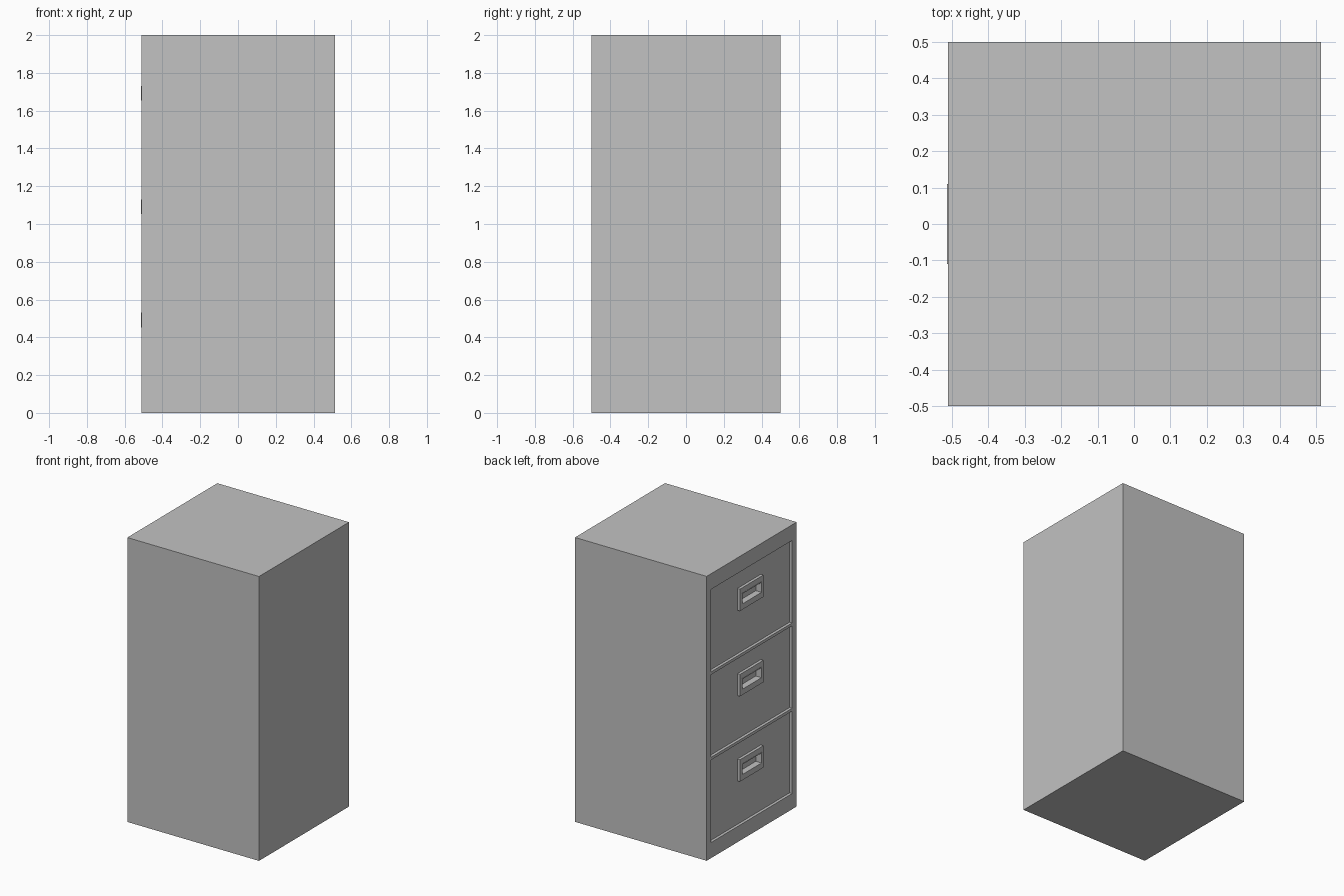
import bpy
from mathutils import Vector

old = bpy.data.objects.get("Cube")
if old:
    bpy.data.objects.remove(old, do_unlink=True)

# Single painted-metal colour
GREY = (0.54, 0.54, 0.54, 1.0)
paint = bpy.data.materials.new("grey_metal")
paint.use_nodes = True
paint.diffuse_color = GREY
paint.node_tree.nodes["Principled BSDF"].inputs["Base Color"].default_value = GREY


def box(name, x, y, z):
    """Box from (min, max) ranges on each axis."""
    lo, hi = (Vector(c) for c in zip(x, y, z))
    bpy.ops.mesh.primitive_cube_add(size=1, location=(lo + hi) / 2)
    ob = bpy.context.object
    ob.name = ob.data.name = name
    ob.scale = hi - lo
    bpy.ops.object.transform_apply(location=True, rotation=False, scale=True)
    ob.data.materials.append(paint)
    return ob


def cut(ob, cutter):
    """Subtract the cutter and apply the result."""
    mod = ob.modifiers.new("cut", 'BOOLEAN')
    mod.operation = 'DIFFERENCE'
    mod.solver = 'EXACT'
    mod.object = cutter
    bpy.context.view_layer.objects.active = ob
    bpy.ops.object.modifier_apply(modifier=mod.name)


FRONT = -0.511          # plane of the drawer side
PANEL = FRONT + 0.02    # recessed drawer panels
POCKET = FRONT + 0.042  # back of the finger pockets
LIP = FRONT - 0.0025    # raised edge round each pocket

body = box("cabinet_body", (FRONT, 0.5135), (-0.5, 0.5), (0, 2))

for name, mid in (("bottom", 0.4), ("middle", 1.0), ("top", 1.6)):
    grip = mid + 0.092  # height of the handle centre

    # Recessed drawer panel
    recess = box("recess_cutter", (FRONT - 0.1, PANEL), (-0.45, 0.45),
                 (mid - 0.29, mid + 0.29))
    pocket = box("pocket_cutter", (FRONT - 0.1, POCKET), (-0.106, 0.106),
                 (grip - 0.035, grip + 0.035))
    cut(body, recess)
    cut(body, pocket)

    # Handle frame and the thin raised lip round its pocket
    frame = box(name + "_handle_frame", (FRONT, PANEL + 0.002), (-0.13, 0.13),
                (grip - 0.077, grip + 0.077))
    lip = box(name + "_handle_lip", (LIP, FRONT + 0.002), (-0.11, 0.11),
              (grip - 0.039, grip + 0.039))
    for part in (frame, lip):
        cut(part, pocket)

    for helper in (recess, pocket):
        bpy.data.objects.remove(helper, do_unlink=True)
